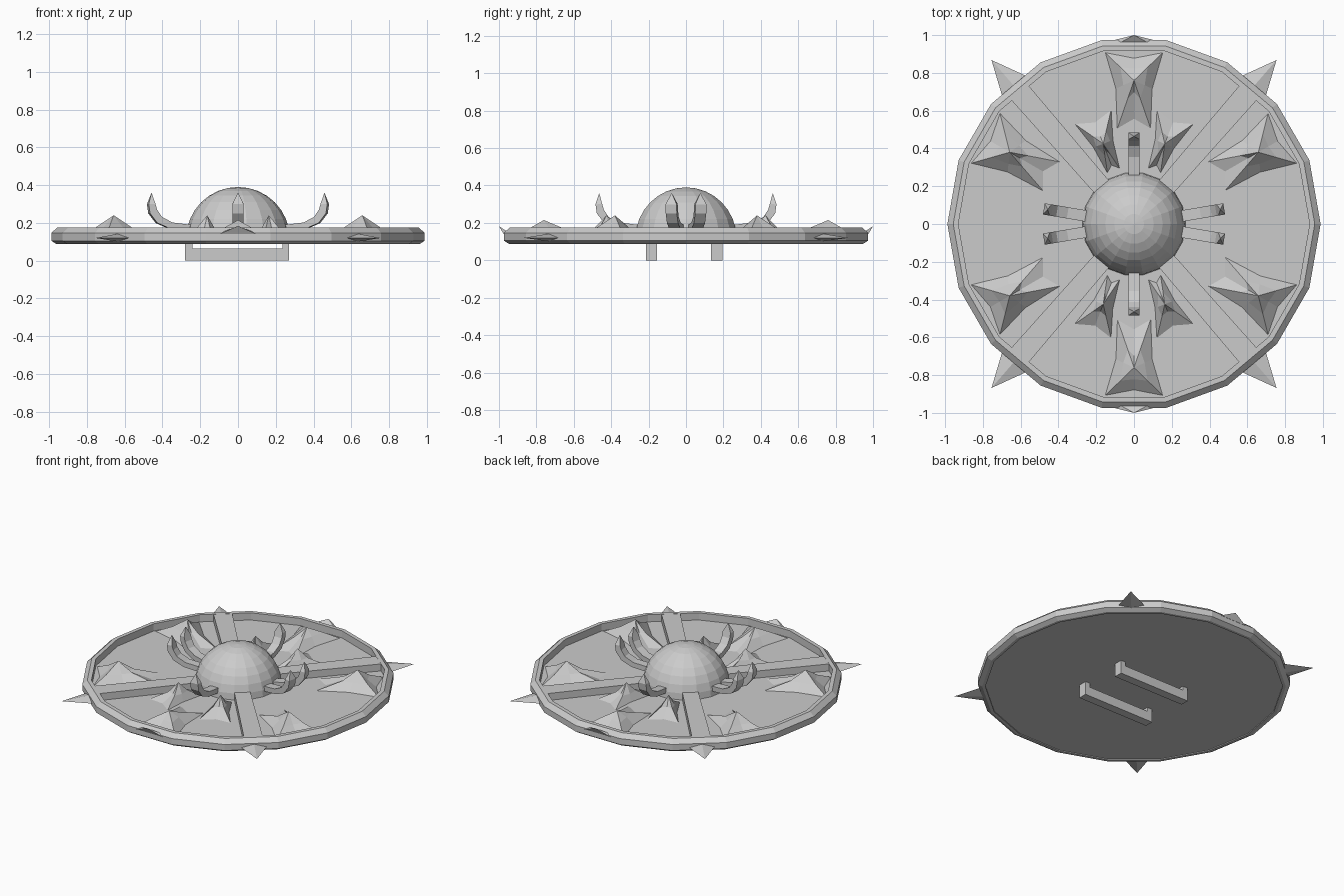
import bpy, bmesh
from math import sin, cos, pi, radians, atan2, hypot
from mathutils import Vector, Matrix

if "Cube" in bpy.data.objects:
    bpy.data.objects.remove(bpy.data.objects["Cube"])

FLOOR, TOP = 0.125, 0.175


def make(name, verts, faces):
    me = bpy.data.meshes.new(name)
    me.from_pydata([tuple(v) for v in verts], [], faces)
    bm = bmesh.new()
    bm.from_mesh(me)
    bmesh.ops.remove_doubles(bm, verts=bm.verts, dist=1e-5)
    bmesh.ops.recalc_face_normals(bm, faces=bm.faces)
    bm.to_mesh(me)
    bm.free()
    ob = bpy.data.objects.new(name, me)
    bpy.context.collection.objects.link(ob)
    return ob


def lathe(name, profile, n):
    m = len(profile)
    verts = [(r * cos(2 * pi * i / n), r * sin(2 * pi * i / n), z)
             for i in range(n) for r, z in profile]
    faces = [(i * m + j, (i + 1) % n * m + j, (i + 1) % n * m + j + 1, i * m + j + 1)
             for i in range(n) for j in range(m - 1)]
    return make(name, verts, faces)


def loft(name, rings, rot=0.0):
    """Skin equal-length rings of points, cap the ends, rotate about z."""
    n = len(rings[0])
    R = Matrix.Rotation(rot, 3, 'Z')
    verts = [R @ Vector(p) for ring in rings for p in ring]
    faces = [(k * n + i, k * n + (i + 1) % n, (k + 1) * n + (i + 1) % n, (k + 1) * n + i)
             for k in range(len(rings) - 1) for i in range(n)]
    faces += [tuple(range(n)), tuple(range((len(rings) - 1) * n, len(rings) * n))]
    return make(name, verts, faces)


def box(name, x0, x1, y0, y1, z0, z1):
    return loft(name, [[(x0, y0, z), (x1, y0, z), (x1, y1, z), (x0, y1, z)] for z in (z0, z1)])


# Shield disc: back plate, bevelled rim and sunken front
lathe("shield_disc", [(0, .093), (.94, .093), (.94, .087), (.96, .087), (.988, .105),
                      (.988, .147), (.957, TOP), (.93, TOP), (.93, FLOOR), (0, FLOOR)], 18)

# Central dome
c, r = 0.115, 0.275
lathe("boss_dome", [(r * cos(a * pi / 16), c + r * sin(a * pi / 16)) for a in range(9)], 18)

# Diagonal cross bars and the spikes at their outer ends
for deg in (49, 131, 229, 311):
    a = radians(deg)
    loft("cross_bar", [[(x, -w, FLOOR - .01), (x, w, FLOOR - .01), (x, w, TOP - .001), (x, -w, TOP - .001)]
                       for x, w in ((.2, .05), (.94, .06))], a)
    loft("rim_spike", [[(.93, -.1, .12), (.93, 0, .097), (.93, .1, .12), (.93, 0, .147)],
                       [(1.15, 0, .12)] * 4], a)

# Upturned points at the front and back of the rim
for deg in (90, 270):
    loft("rim_point", [[(.945, -.1, .145), (.975, -.1, .14), (.975, .1, .14), (.945, .1, .145)],
                       [(1.0, 0, .183)] * 4], radians(deg))


# Studs: sharp peak on a star-shaped skirt; x is the outward direction
def stud(name, r0, r1, w_in, w_out, apex, peak, core, deg):
    z = FLOOR - .002
    corners = [(r1, w_out), (r1, -w_out), (r0, -w_in), (r0, w_in)]
    base, mid = [], []
    for i, (x, y) in enumerate(corners):
        x2, y2 = corners[(i + 1) % 4]
        mx, my = (x + x2) / 2, (y + y2) / 2
        k = 0.8
        base += [(x, y, z), (apex + (mx - apex) * k, my * k, z)]
        a = atan2(y, x - apex)
        mid += [(apex + core * cos(a), core * sin(a), TOP)]
        a = atan2(my, mx - apex)
        mid += [(apex + core * .62 * cos(a), core * .62 * sin(a), TOP)]
    loft(name, [base, mid, [(apex, 0, peak)] * 8], radians(deg))


for deg in (30, 90, 150, 210, 270, 330):
    stud("large_stud", .50, .91, .09, .155, .76, .215 if deg % 180 == 90 else .24, .10, deg)
for deg in (69, 111, 249, 291):
    stud("small_stud", .30, .61, .035, .105, .455, .24, .065, deg)

# Curved claws around the dome: (radius, height, thickness, half width)
CLAW = [(.24, .17, .035, .03), (.36, .185, .035, .03), (.425, .215, .04, .03),
        (.458, .26, .042, .03), (.466, .30, .036, .03), (.464, .357, .002, .002)]


def claw(deg):
    rings = []
    for i, (x, z, t, w) in enumerate(CLAW):
        p, q = CLAW[max(i - 1, 0)], CLAW[min(i + 1, len(CLAW) - 1)]
        dx, dz = q[0] - p[0], q[1] - p[1]
        d = hypot(dx, dz)
        nx, nz = -dz / d * t / 2, dx / d * t / 2
        rings.append([(x + nx, -w, z + nz), (x + nx, w, z + nz),
                      (x - nx, w, z - nz), (x - nx, -w, z - nz)])
    loft("claw", rings, radians(deg))


for deg in (90, 270, 9.5, -9.5, 170.5, 189.5):
    claw(deg)

# Two hand grips on the back
for y in (-.185, .165):
    box("grip_bar", -.28, .27, y - .03, y + .03, 0, .065)
    for x0, x1 in ((-.28, -.24), (.235, .27)):
        box("grip_leg", x0, x1, y - .03, y + .03, .06, .1)
